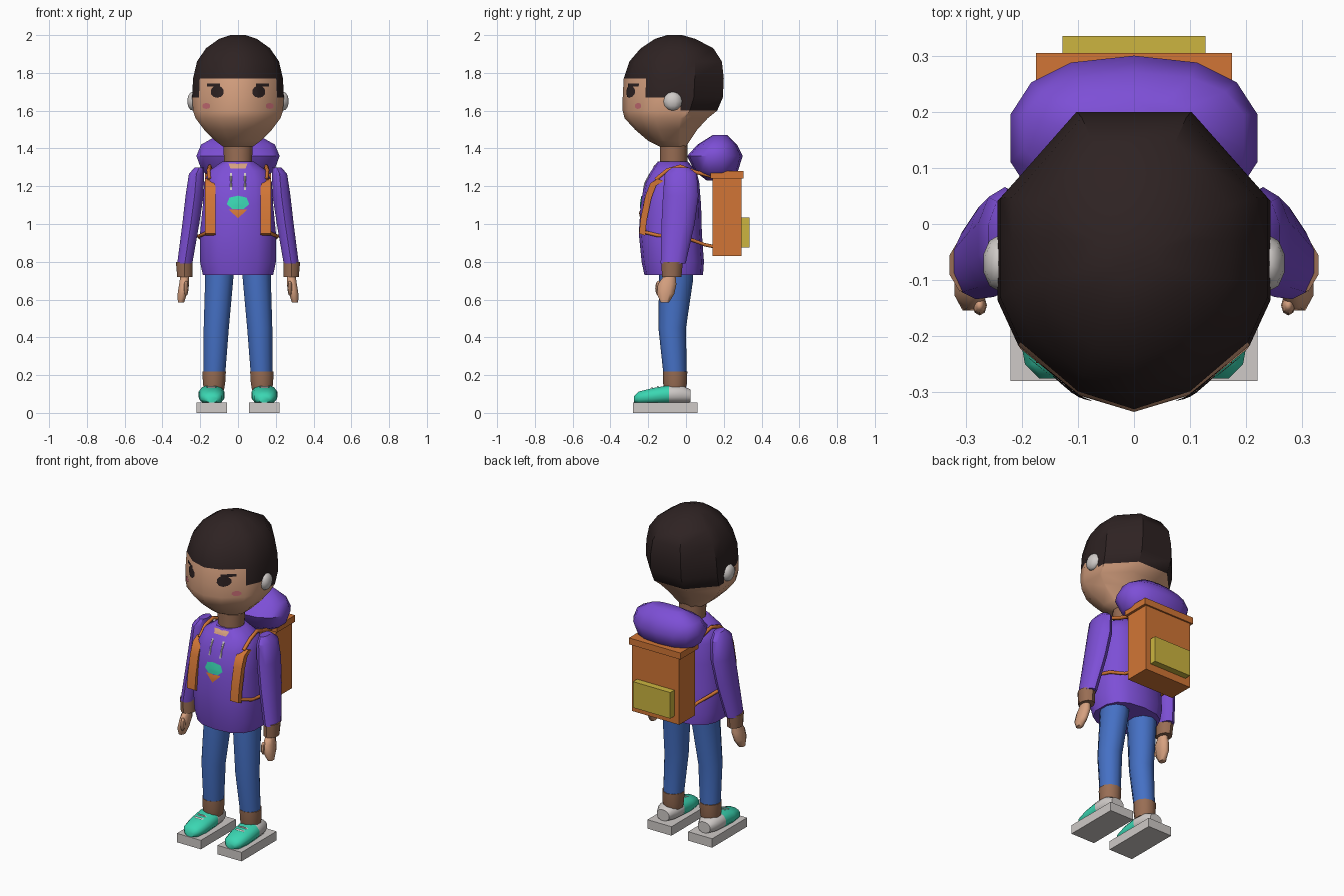
import bpy, bmesh, math
from mathutils import Vector
from mathutils.bvhtree import BVHTree

if "Cube" in bpy.data.objects:
    bpy.data.objects.remove(bpy.data.objects["Cube"])


def lin(c):
    return c / 12.92 if c <= 0.04045 else ((c + 0.055) / 1.055) ** 2.4


COLORS = {
    "skin": (0.84, 0.63, 0.50), "brown": (0.60, 0.43, 0.33), "hair_dark": (0.18, 0.135, 0.135),
    "purple": (0.49, 0.31, 0.84), "blue": (0.27, 0.44, 0.77), "teal": (0.23, 0.84, 0.70),
    "orange": (0.82, 0.46, 0.21), "yellow": (0.80, 0.71, 0.25),
    "light_grey": (0.81, 0.79, 0.78), "pink": (0.77, 0.42, 0.45)}
MATS = {}
for key, rgb in COLORS.items():
    MATS[key] = bpy.data.materials.new(key)
    MATS[key].diffuse_color = [lin(c) for c in rgb] + [1]


def finish(name, bm, mats, rule=None, angle=40, fix=True):
    """Turn a bmesh into an object with materials and smooth shading by angle."""
    if fix:
        bmesh.ops.recalc_face_normals(bm, faces=bm.faces)
    if rule:
        for f in bm.faces:
            f.material_index = rule(f.calc_center_median())
    me = bpy.data.meshes.new(name)
    bm.to_mesh(me)
    bm.free()
    ob = bpy.data.objects.new(name, me)
    bpy.context.collection.objects.link(ob)
    for m in mats.split():
        me.materials.append(MATS[m])
    bpy.ops.object.select_all(action='DESELECT')
    ob.select_set(True)
    bpy.context.view_layer.objects.active = ob
    bpy.ops.object.shade_smooth_by_angle(angle=math.radians(angle))
    return ob


def oval(n, power=2.0):
    out = []
    for i in range(n):
        a = 2 * math.pi * (i + 0.5) / n
        c, s = math.cos(a), math.sin(a)
        out.append((math.copysign(abs(c) ** (2 / power), c), math.copysign(abs(s) ** (2 / power), s)))
    return out


def loft(name, rings, mats, section, axis="z", side=1, rule=None, cut=None, angle=40):
    """Join rings (position, centre a, centre b, radius a, radius b) along an axis."""
    bm = bmesh.new()
    rows = []
    for t, ca, cb, ra, rb in rings:
        row = []
        for u, v in section:
            a, b = side * (ca + ra * u), cb + rb * v
            row.append(bm.verts.new((a, b, t) if axis == "z" else (a, t, b)))
        rows.append(row)
    n = len(section)
    for r0, r1 in zip(rows, rows[1:]):
        for i in range(n):
            j = (i + 1) % n
            bm.faces.new((r0[i], r0[j], r1[j], r1[i]))
    bm.faces.new(rows[0])
    bm.faces.new(rows[-1])
    if cut:
        bmesh.ops.bisect_plane(bm, geom=bm.verts[:] + bm.edges[:] + bm.faces[:],
                               plane_co=cut, plane_no=(0, 1, 0))
    return finish(name, bm, mats, rule, angle)


def box(name, x0, x1, y0, y1, z0, z1, mat):
    bm = bmesh.new()
    bmesh.ops.create_cube(bm, size=1)
    for v in bm.verts:
        v.co = ((x0 + x1) / 2 + v.co.x * (x1 - x0), (y0 + y1) / 2 + v.co.y * (y1 - y0),
                (z0 + z1) / 2 + v.co.z * (z1 - z0))
    return finish(name, bm, mat)


def ball(name, centre, radii, mat, seg=10):
    bm = bmesh.new()
    bmesh.ops.create_uvsphere(bm, u_segments=seg, v_segments=6, radius=1)
    for v in bm.verts:
        v.co = Vector(centre) + Vector(v.co[i] * radii[i] for i in range(3))
    return finish(name, bm, mat)


def rope(name, pts, radius, mat):
    cu = bpy.data.curves.new(name, 'CURVE')
    cu.dimensions, cu.bevel_depth, cu.bevel_resolution, cu.use_fill_caps = '3D', radius, 1, True
    sp = cu.splines.new('POLY')
    sp.points.add(len(pts) - 1)
    for p, co in zip(sp.points, pts):
        p.co = (*co, 1)
    cu.materials.append(MATS[mat])
    bpy.context.collection.objects.link(bpy.data.objects.new(name, cu))


def decal(name, target, outline, mat, down=False):
    """Thin plate: project an outline onto a part from the front or from above."""
    bm = bmesh.new()
    bm.from_mesh(target.data)
    tree = BVHTree.FromBMesh(bm)
    bm.free()
    d = Vector((0, 0, -1)) if down else Vector((0, 1, 0))

    def hit(a, b):
        o = Vector((a, b, 3)) if down else Vector((a, -3, b))
        p = tree.ray_cast(o, d)[0]
        return p - d * 0.005
    n = len(outline)
    ca, cb = sum(p[0] for p in outline) / n, sum(p[1] for p in outline) / n
    bm = bmesh.new()
    mid = bm.verts.new(hit(ca, cb))
    rows = [[bm.verts.new(hit(ca + (a - ca) * k, cb + (b - cb) * k)) for a, b in outline] for k in (0.5, 1)]
    for i in range(n):
        j = (i + 1) % n
        bm.faces.new((mid, rows[0][i], rows[0][j]))
        bm.faces.new((rows[0][i], rows[1][i], rows[1][j], rows[0][j]))
    for f in bm.faces:
        f.normal_update()
        if f.normal.dot(d) > 0:
            f.normal_flip()
    finish(name, bm, mat, fix=False)


def disc(x, z, rx, rz, n=10):
    return [(x + rx * u, z + rz * v) for u, v in oval(n)]


def rect(x, z, w, h):
    return [(x - w, z - h), (x + w, z - h), (x + w, z + h), (x - w, z + h)]


# Head and hair in one shell, coloured by hairline
half = [(0, -1), (0.42, -0.88), (0.85, -0.55), (1, -0.25), (1, 0.42), (0.43, 1)]
head_section = half + [(-u, v) for u, v in reversed(half[1:])]
head_profile = [(1.41, .08, -.14, .0), (1.44, .12, -.20, .02), (1.50, .18, -.27, .06),
                (1.56, .225, -.325, .115), (1.60, .238, -.335, .165), (1.67, .243, -.335, .195),
                (1.77, .238, -.33, .20), (1.86, .217, -.30, .19), (1.93, .17, -.24, .145),
                (1.98, .10, -.165, .05), (2.0, .04, -.10, -.02)]


def hairline(c):
    return int(c.z > 1.77 or (c.z > 1.67 and (abs(c.x) > 0.21 or c.y > 0))
               or (c.z > 1.60 and c.y > -0.03))


head = loft("head", [(z, 0, (a + b) / 2, w, (b - a) / 2) for z, w, a, b in head_profile],
            "skin hair_dark", head_section, rule=hairline, cut=(0, -0.03, 0))
loft("neck", [(1.30, 0, -.065, .075, .075), (1.45, 0, -.065, .082, .075)], "brown", oval(12))

# Hooded top, lowered hood
torso = loft("hoodie_body", [(.73, 0, -.065, .19, .155), (.80, 0, -.07, .205, .165),
                             (.95, 0, -.083, .205, .167), (1.10, 0, -.08, .19, .16),
                             (1.22, 0, -.075, .183, .145), (1.28, 0, -.065, .16, .12),
                             (1.33, 0, -.07, .085, .08)], "purple", oval(14, 2.5))
loft("hood", [(1.23, 0, .16, .12, .05), (1.28, 0, .16, .195, .115), (1.36, 0, .153, .225, .147),
              (1.42, 0, .165, .20, .105), (1.47, 0, .18, .11, .04)], "purple", oval(14, 2.4), angle=50)

# Chest details
decal("chest_patch_upper", torso, [(-.06, 1.105), (-.03, 1.08), (.03, 1.08), (.06, 1.105),
                                   (.045, 1.14), (0, 1.15), (-.045, 1.14)], "teal")
decal("chest_patch_lower", torso, [(-.05, 1.078), (0, 1.03), (.05, 1.078)], "orange")
decal("collar_opening", torso, [(-.05, 1.32), (-.04, 1.295), (.04, 1.295), (.05, 1.32)], "skin")

# Backpack
box("backpack_body", -.16, .16, .14, .295, .83, 1.25, "orange")
box("backpack_lid", -.175, .175, .13, .305, 1.24, 1.28, "orange")
box("backpack_pocket", -.127, .127, .29, .335, .875, 1.035, "yellow")

for s, tag in ((-1, "right"), (1, "left")):
    # Ear cover and painted face
    ball("ear_" + tag, (s * .24, -.07, 1.65), (.03, .05, .05), "light_grey")
    decal("eye_" + tag, head, disc(s * .11, 1.70, .036, .032), "hair_dark")
    decal("eyebrow_" + tag, head, rect(s * .13, 1.735, .035, .008), "hair_dark")
    decal("blush_" + tag, head, disc(s * .168, 1.625, .022, .016), "pink")
    decal("drawstring_" + tag, torso, rect(s * .037, 1.225, .006, .045), "light_grey")

    # Arm, cuff and hand
    loft("sleeve_" + tag, [(1.30, .205, -.03, .025, .045), (1.265, .22, -.028, .042, .085),
                           (1.15, .23, -.028, .05, .094), (1.0, .25, -.042, .047, .088),
                           (.79, .282, -.068, .042, .066)], "purple", oval(10), side=s)
    loft("cuff_" + tag, [(.80, .285, -.073, .046, .056), (.72, .282, -.076, .042, .052)],
         "brown", oval(10), side=s)
    loft("hand_" + tag, [(.73, .282, -.085, .024, .032), (.68, .285, -.10, .029, .053),
                         (.63, .295, -.108, .027, .05), (.585, .302, -.112, .018, .024)],
         "skin", oval(8), side=s, angle=60)
    ball("thumb_" + tag, (s * .275, -.145, .66), (.013, .018, .04), "skin", 8)

    # Trouser leg and turn-up
    loft("trouser_leg_" + tag, [(.85, .095, -.05, .085, .09), (.70, .10, -.053, .078, .09),
                                (.45, .115, -.073, .07, .073), (.20, .125, -.058, .06, .061)],
         "blue", oval(10), side=s)
    loft("ankle_" + tag, [(.12, .127, -.058, .055, .055), (.155, .127, -.058, .062, .063),
                          (.22, .126, -.058, .065, .065)], "brown", oval(10), side=s)

    # Shoe
    shoe = loft("shoe_" + tag, [(-.275, .14, .072, .03, .018), (-.25, .14, .08, .056, .034),
                                (-.18, .14, .088, .069, .044), (-.09, .14, .098, .070, .050),
                                (-.02, .14, .098, .064, .048), (.025, .14, .09, .042, .034)],
                "teal light_grey", oval(12, 2.3), axis="y", side=s, rule=lambda c: int(c.y > -.09), angle=50)
    for k in range(2):
        decal("lace_%d_%s" % (k, tag), shoe, rect(s * .14, -.15 - .03 * k, .03, .006),
              "light_grey", down=True)
    a, b = sorted((s * .057, s * .22))
    box("sole_" + tag, a, b, -.28, .06, 0, .055, "light_grey")

    # Shoulder strap: bent ribbon on the chest
    path = [Vector(p) for p in ((-.15, 1.24), (-.19, 1.215), (-.215, 1.15), (-.24, 1.03), (-.248, .95))]
    outline = path + [p + Vector((.032, -.012)) for p in reversed(path)]
    bm = bmesh.new()
    face = bm.faces.new([bm.verts.new((s * .12, y, z)) for y, z in outline])
    new = bmesh.ops.extrude_face_region(bm, geom=[face])["geom"]
    bmesh.ops.translate(bm, vec=(s * .055, 0, 0), verts=[v for v in new if isinstance(v, bmesh.types.BMVert)])
    finish("chest_strap_" + tag, bm, "orange")
    # Thin straps over the shoulder and round the waist
    rope("upper_strap_" + tag, [(s * .15, -.16, 1.235), (s * .155, -.10, 1.285), (s * .15, -.03, 1.305),
                                (s * .14, .05, 1.275), (s * .13, .15, 1.25)], .011, "orange")
    rope("lower_strap_" + tag, [(s * .15, -.23, .96), (s * .195, -.15, .94), (s * .208, -.07, .935),
                                (s * .19, .02, .92), (s * .15, .10, .89), (s * .145, .15, .88)], .010, "orange")

for m in bpy.data.materials:
    if m.users and not m.is_grease_pencil:
        m.use_nodes = True
        m.node_tree.nodes["Principled BSDF"].inputs["Base Color"].default_value = m.diffuse_color
